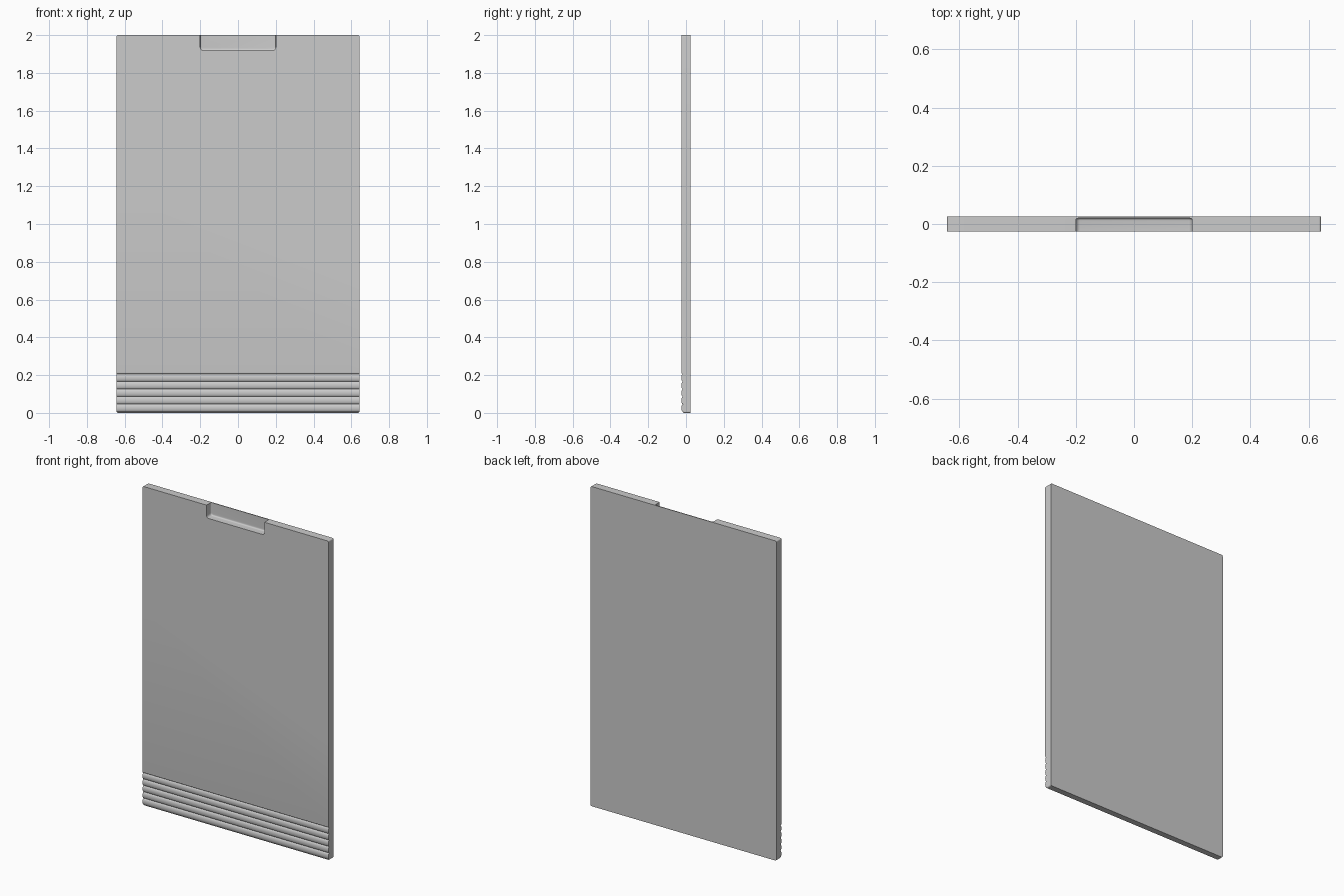
import bpy, bmesh, math

if "Cube" in bpy.data.objects:
    bpy.data.objects.remove(bpy.data.objects["Cube"])

W, H, Y = 0.643, 2.0, 0.025   # half width, height, half thickness


def prism(name, pts, axis, a, b):
    """Extrude a closed 2D profile (u, z) along x or y from a to b."""
    bm = bmesh.new()
    place = (lambda u, z: (a, u, z)) if axis == 'X' else (lambda u, z: (u, a, z))
    face = bm.faces.new([bm.verts.new(place(u, z)) for u, z in pts])
    ext = bmesh.ops.extrude_face_region(bm, geom=[face])
    vec = (b - a, 0, 0) if axis == 'X' else (0, b - a, 0)
    bmesh.ops.translate(bm, vec=vec, verts=[v for v in ext['geom'] if isinstance(v, bmesh.types.BMVert)])
    bmesh.ops.recalc_face_normals(bm, faces=bm.faces)
    me = bpy.data.meshes.new(name)
    bm.to_mesh(me)
    bm.free()
    ob = bpy.data.objects.new(name, me)
    bpy.context.collection.objects.link(ob)
    return ob


def round_rect(hw, z0, z1, r, n=6):
    pts = []
    for cx, cz, start in ((hw - r, z0 + r, -90), (hw - r, z1 - r, 0),
                          (-hw + r, z1 - r, 90), (-hw + r, z0 + r, 180)):
        for i in range(n + 1):
            t = math.radians(start + 90 * i / n)
            pts.append((cx + r * math.cos(t), cz + r * math.sin(t)))
    return pts


def apply_modifier(ob, mod):
    bpy.context.view_layer.objects.active = ob
    bpy.ops.object.modifier_apply(modifier=mod.name)


def boolean(ob, tool, op):
    mod = ob.modifiers.new(op, 'BOOLEAN')
    mod.object, mod.operation, mod.solver = tool, op, 'EXACT'
    apply_modifier(ob, mod)
    bpy.data.objects.remove(tool)


# Panel side profile: flat slab with five rounded ribs low on the front
ribs, pitch, depth, z0, n = 5, 0.04, 0.009, 0.006, 10
profile = [(Y, H), (Y, 0), (-Y + depth + 0.003, 0)]
for k in range(ribs):
    for i in range(n + (k == ribs - 1)):
        t = math.pi * i / n
        profile.append((-Y + depth * (1 - math.sin(t)),
                        z0 + pitch * (k + 0.5 - 0.5 * math.cos(t))))
for i in range(1, 7):
    t = math.pi / 2 * i / 6
    profile.append((-Y + depth * (1 - math.sin(t)), z0 + ribs * pitch + 0.008 * (1 - math.cos(t))))
profile.append((-Y, H))
panel = prism("door_panel", profile, 'X', -W, W)

# Softened outline corners
boolean(panel, prism("outline_trim", round_rect(W, 0, H, 0.008), 'Y', -0.1, 0.1), 'INTERSECT')

# Finger recess open to the front and top, with a filleted back
cutter = prism("recess_cutter", round_rect(0.2, 1.92, 2.1, 0.015), 'Y', -0.1, 0.02)
bm = bmesh.new()
bm.from_mesh(cutter.data)
back = [e for e in bm.edges if all(v.co.y > 0 for v in e.verts)]
bmesh.ops.bevel(bm, geom=back, offset=0.008, segments=4, profile=0.5, affect='EDGES')
bm.to_mesh(cutter.data)
bm.free()
boolean(panel, cutter, 'DIFFERENCE')

# Smooth ribs and fillets, crisp edges elsewhere
bpy.ops.object.select_all(action='DESELECT')
panel.select_set(True)
bpy.context.view_layer.objects.active = panel
bpy.ops.object.shade_smooth_by_angle(angle=math.radians(35))
